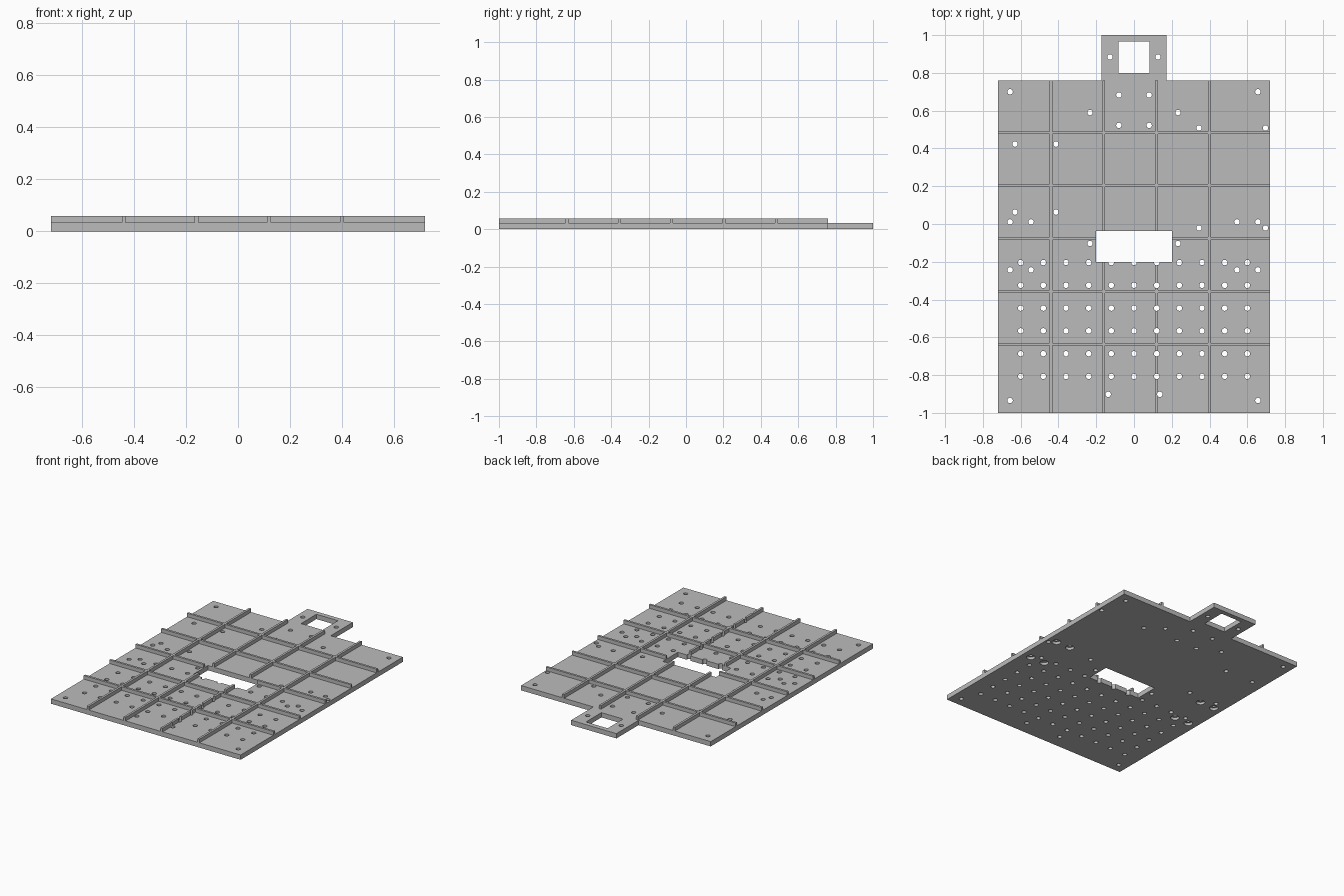
import bpy, bmesh
from mathutils import Matrix

if "Cube" in bpy.data.objects:
    bpy.data.objects.remove(bpy.data.objects["Cube"])

T, H = 0.033, 0.058          # plate thickness, height to rib tops
R, POCKET_R = 0.0145, 0.028  # through hole and underside pocket radii

grey = bpy.data.materials.new("plain grey")
grey.diffuse_color = (0.50, 0.50, 0.50, 1)
grey.use_nodes = True
grey.node_tree.nodes["Principled BSDF"].inputs["Base Color"].default_value = grey.diffuse_color


def make_object(name, bm):
    bmesh.ops.recalc_face_normals(bm, faces=bm.faces)
    mesh = bpy.data.meshes.new(name)
    bm.to_mesh(mesh)
    bm.free()
    mesh.materials.append(grey)
    obj = bpy.data.objects.new(name, mesh)
    bpy.context.collection.objects.link(obj)
    return obj


def box(name, x0, x1, y0, y1, z0, z1):
    bm = bmesh.new()
    m = Matrix.Translation(((x0 + x1) / 2, (y0 + y1) / 2, (z0 + z1) / 2))
    m = m @ Matrix.Diagonal((x1 - x0, y1 - y0, z1 - z0, 1))
    bmesh.ops.create_cube(bm, size=1, matrix=m)
    return make_object(name, bm)


def drills(name, points, radius, z0, z1, sides):
    bm = bmesh.new()
    for x, y in points:
        bmesh.ops.create_cone(bm, cap_ends=True, segments=sides, radius1=radius,
                              radius2=radius, depth=z1 - z0,
                              matrix=Matrix.Translation((x, y, (z0 + z1) / 2)))
    return make_object(name, bm)


def combine(target, tool, operation):
    mod = target.modifiers.new(operation.lower(), "BOOLEAN")
    mod.operation, mod.solver, mod.object = operation, "EXACT", tool
    bpy.context.view_layer.objects.active = target
    bpy.ops.object.modifier_apply(modifier=mod.name)
    bpy.data.objects.remove(tool)


def mirrored(points):
    return [(s * x, y) for x, y in points for s in (-1, 1)]


# Main plate with the rear tab
deck = box("ribbed_deck", -0.72, 0.72, -1, 0.76, 0, T)
combine(deck, box("tab", -0.172, 0.172, 0.70, 1, 0, T), "UNION")

# Square lattice of stiffening ribs
W = 0.0075
for i in range(4):
    x = -0.44 + 0.28 * i
    combine(deck, box("long_rib", x - W, x + W, -1, 0.76, 0.01, H), "UNION")
for i in range(5):
    y = -0.637 + 0.28 * i
    combine(deck, box("cross_rib", -0.72, 0.72, y - W, y + W, 0.01, H), "UNION")

# Rectangular openings in the middle and in the tab
combine(deck, box("middle_opening", -0.202, 0.202, -0.2, -0.037, -0.1, 0.2), "DIFFERENCE")
combine(deck, box("tab_opening", -0.082, 0.082, 0.80, 0.967, -0.1, 0.2), "DIFFERENCE")

# Regular field of holes over the front half
holes = [(0.12 * i, -0.204 - 0.1206 * j) for i in range(-5, 6) for j in range(6)]
# Paired mounting holes
pocketed = mirrored([(x, y) for x in (0.545, 0.656) for y in (0.011, -0.243)])
holes += pocketed
holes += mirrored([(0.656, 0.70), (0.656, -0.934), (0.233, 0.59), (0.233, -0.103),
                   (0.08, 0.683), (0.08, 0.522), (0.137, -0.902), (0.127, 0.884)])
# One-sided mounting holes
holes += [(x, y) for x in (-0.63, -0.413) for y in (0.423, 0.063)]
holes += [(x, y) for x in (0.344, 0.696) for y in (0.508, -0.021)]
combine(deck, drills("hole_drills", holes, R, -0.1, 0.2, 20), "DIFFERENCE")

# Wider pockets under eight of the holes
combine(deck, drills("pocket_drills", pocketed, POCKET_R, -0.1, 0.018, 20), "DIFFERENCE")

# Smooth hole walls, crisp edges
bpy.ops.object.select_all(action="DESELECT")
deck.select_set(True)
bpy.context.view_layer.objects.active = deck
bpy.ops.object.shade_smooth_by_angle(angle=0.6)
